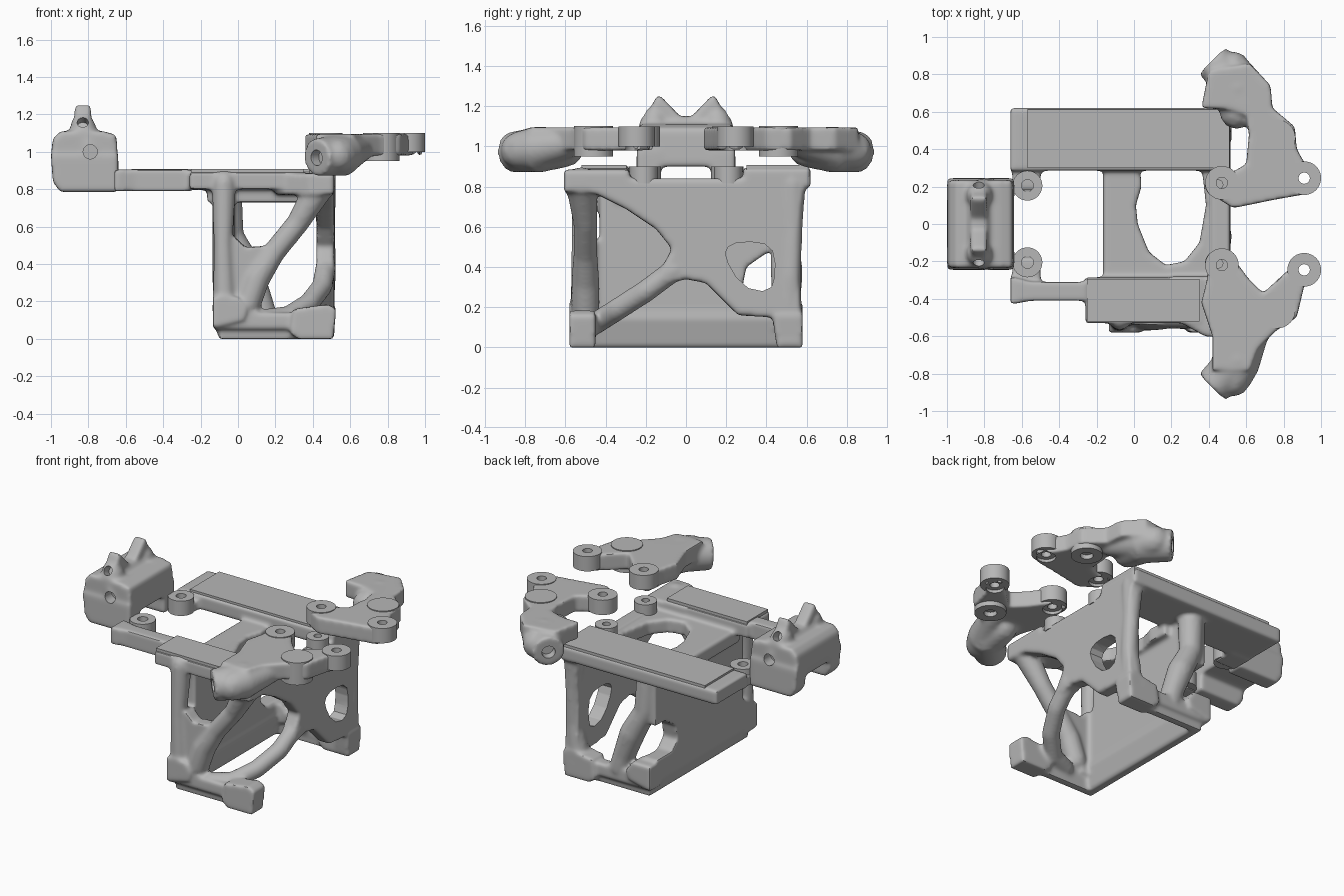
import bpy, bmesh, math
from mathutils import Matrix, Vector

cube = bpy.data.objects.get("Cube")
if cube:
    bpy.data.objects.remove(cube)

grey = bpy.data.materials.new("plain grey")
grey.use_nodes = True
colour = (0.47, 0.47, 0.47, 1)
grey.diffuse_color = colour
grey.node_tree.nodes["Principled BSDF"].inputs["Base Color"].default_value = colour


def slab(bm, pts, axis, lo, hi):
    """Extrude a 2D outline along an axis (x: yz, y: xz, z: xy)."""
    def place(p, d):
        a, b = p
        return {"x": (d, a, b), "y": (a, d, b), "z": (a, b, d)}[axis]
    rows = [[bm.verts.new(place(p, d)) for p in pts] for d in (lo, hi)]
    n = len(pts)
    bm.faces.new(rows[0])
    bm.faces.new(rows[1][::-1])
    for i in range(n):
        j = (i + 1) % n
        bm.faces.new((rows[0][j], rows[0][i], rows[1][i], rows[1][j]))


def box(bm, x0, x1, y0, y1, z0, z1):
    slab(bm, [(x0, y0), (x1, y0), (x1, y1), (x0, y1)], "z", z0, z1)


def rod(bm, a, b, r1, r2, segs=24):
    """Capped cone between two points."""
    a, b = Vector(a), Vector(b)
    d = b - a
    m = Matrix.Translation((a + b) / 2) @ d.to_track_quat("Z", "Y").to_matrix().to_4x4()
    bmesh.ops.create_cone(bm, cap_ends=True, segments=segs, radius1=r1, radius2=r2,
                          depth=d.length, matrix=m)


def limb(bm, pts):
    """Chain of rounded struts through (x, y, z, radius)."""
    for p in pts:
        bmesh.ops.create_icosphere(bm, subdivisions=2, radius=p[3],
                                   matrix=Matrix.Translation(p[:3]))
    for p, q in zip(pts, pts[1:]):
        rod(bm, p[:3], q[:3], p[3], q[3])


def add(name, bm):
    bmesh.ops.recalc_face_normals(bm, faces=bm.faces)
    me = bpy.data.meshes.new(name)
    bm.to_mesh(me)
    bm.free()
    me.materials.append(grey)
    ob = bpy.data.objects.new(name, me)
    bpy.context.scene.collection.objects.link(ob)
    return ob


def soften(me):
    me.shade_smooth()
    me.set_sharp_from_angle(angle=math.radians(40))


def organic(name, bm, cutters, steps):
    """Fuse the solids into one rounded skin, then bore the holes."""
    bmesh.ops.triangulate(bm, faces=bm.faces)
    ob = add(name, bm)
    rm = ob.modifiers.new("fuse", "REMESH")
    rm.mode, rm.voxel_size = "VOXEL", 0.012
    sm = ob.modifiers.new("round", "SMOOTH")
    sm.factor, sm.iterations = 0.5, steps
    tool = add(name + "_cutter", cutters)
    tool.hide_render = True
    bo = ob.modifiers.new("bore", "BOOLEAN")
    bo.operation, bo.solver, bo.object = "DIFFERENCE", "EXACT", tool
    dg = bpy.context.evaluated_depsgraph_get()
    me = bpy.data.meshes.new_from_object(ob.evaluated_get(dg))
    ob.modifiers.clear()
    ob.data = me
    bpy.data.objects.remove(tool)
    soften(me)


def ring(name, x, y, z0, z1, outer, inner, segs=40):
    """Round boss with a through hole."""
    bm = bmesh.new()
    loops = []
    for r, z in ((outer, z0), (outer, z1), (inner, z1), (inner, z0)):
        loops.append([bm.verts.new((x + r * math.cos(t), y + r * math.sin(t), z))
                      for t in (2 * math.pi * i / segs for i in range(segs))])
    for k in range(4):
        a, b = loops[k], loops[(k + 1) % 4]
        for i in range(segs):
            j = (i + 1) % segs
            bm.faces.new((a[i], a[j], b[j], b[i]))
    soften(add(name, bm).data)


# --- Main frame ---
bm = bmesh.new()
# branching web on the +x side
slab(bm, [(-.58, .84), (.6, .84), (.57, .68), (.55, .5), (.57, .2), (.57, .01), (.45, .01),
          (.43, .15), (.26, .16), (.1, .32), (0, .34), (-.08, .32), (-.13, .38),
          (-.07, .49), (-.15, .59), (-.3, .69), (-.44, .76), (-.58, .79)], "x", .42, .515)
# its curved leg, reaching inwards to the front foot
limb(bm, [(.47, -.06, .385, .055), (.45, -.2, .28, .055), (.38, -.34, .19, .055),
          (.27, -.45, .12, .055), (.14, -.5, .1, .06)])
# upright wall on the -x side, notched at the back
slab(bm, [(-.57, .1), (-.57, .2), (-.43, .3), (-.43, .82), (.52, .82), (.52, .48), (.4, .47),
          (.3, .4), (.28, .3), (.36, .22), (.57, .2), (.57, .1)], "x", -.135, -.02)
slab(bm, [(-.135, .1), (-.1, 0), (-.04, 0), (-.01, .14), (-.03, .24), (-.135, .24)],
     "y", -.5, .5)
# top panel with its large opening
slab(bm, [(-.165, .33), (-.165, -.35), (.51, -.35), (.51, .33), (.36, .33), (.385, .1),
          (.35, -.1), (.27, -.2), (.17, -.22), (.08, -.15), (.02, 0), (.01, .1), (.04, .2),
          (.03, .33)], "z", .73, .825)
# rails
box(bm, -.66, .515, .285, .62, .795, .895)
box(bm, -.26, .36, -.53, -.285, .8, .89)
slab(bm, [(-.66, -.43), (-.55, -.41), (-.25, -.41), (-.25, -.31), (-.55, -.31), (-.66, -.28)],
     "z", .79, .905)
slab(bm, [(.2, -.5), (.38, -.6), (.515, -.61), (.515, -.28), (.2, -.28)], "z", .77, .885)
for s in (-1, 1):
    # lugs carrying the small bosses
    box(bm, -.65, -.5, *sorted((s * .18, s * .33)), .79, .86)
    # feet: a low bar with a raised lump at each end
    bar, lump, base = [sorted((s * a, s * b)) for a, b in ((.56, .475), (.58, .45), (.53, .48))]
    box(bm, -.12, .5, *bar, .05, .14)
    box(bm, -.1, .5, *base, 0, .1)
    slab(bm, [(-.135, .06), (.03, .1), (.05, .16), (.0, .225), (-.135, .225)], "y", *lump)
    slab(bm, [(.28, .03), (.32, 0), (.51, 0), (.525, .16), (.48, .185), (.3, .16)], "y", *lump)
# front struts, joined by a web low down
limb(bm, [(-.075, -.5, .84, .065), (-.08, -.52, .5, .05), (-.07, -.51, .12, .065)])
limb(bm, [(.44, -.52, .82, .08), (.32, -.5, .62, .06), (.19, -.5, .46, .06),
          (.1, -.5, .32, .07), (.05, -.5, .18, .07)])
slab(bm, [(-.1, .54), (-.01, .54), (.04, .49), (.2, .5), (.12, .3), (.06, .15), (-.1, .15)],
     "y", -.54, -.45)
# back struts
limb(bm, [(-.06, .47, .82, .08), (-.04, .49, .55, .07), (.05, .5, .38, .08),
          (.11, .5, .22, .07), (.14, .5, .12, .07)])
limb(bm, [(.46, .53, .82, .065), (.47, .53, .6, .05), (.475, .52, .35, .05),
          (.44, .51, .12, .07)])
# rounded opening through the web
cut = bmesh.new()
slab(cut, [(.195, .47), (.21, .5), (.25, .52), (.32, .525), (.39, .515), (.43, .48),
           (.442, .42), (.44, .35), (.425, .3), (.38, .28), (.31, .295), (.25, .35),
           (.21, .42)], "x", .36, .6)
organic("main_frame", bm, cut, 8)

# --- Flat pads on the rails ---
for name, dims in (("back_rail_pad", (-.57, .51, .3, .612, .85, .908)),
                   ("front_rail_pad", (-.25, .35, -.52, -.295, .85, .908))):
    bm = bmesh.new()
    box(bm, *dims)
    add(name, bm)

# --- Small bosses ---
for s, side in ((-1, "front"), (1, "back")):
    ring(side + "_outer_boss", -.57, s * .205, .8, .9, .08, .032)
    ring(side + "_inner_boss", .45, s * .21, .815, .9, .07, .025)

# --- End block with two peaks ---
bm = bmesh.new()
cut = bmesh.new()
slab(bm, [(-.99, .9), (-1, .98), (-.99, 1.07), (-.95, 1.11), (-.72, 1.11), (-.65, 1.09),
          (-.64, .9)], "y", -.235, .235)
limb(bm, [(-.83, -.12, 1.06, .085), (-.83, .12, 1.06, .085)])
slab(bm, [(-.23, 1.04), (-.21, 1.13), (-.145, 1.25), (-.125, 1.25), (-.03, 1.15), (.03, 1.15),
          (.125, 1.25), (.145, 1.25), (.21, 1.13), (.23, 1.04)], "x", -.875, -.785)
for s in (-1, 1):
    y0, y1 = sorted((s * .125, s * .245))
    slab(bm, [(-.99, .84), (-.95, .785), (-.64, .785), (-.64, .98), (-1, .98)], "y", y0, y1)
    limb(bm, [(-.83, s * .155, 1.13, .07), (-.79, s * .18, 1, .07)])
    rod(cut, (-.83, s * .15, 1.13), (-.83, s * .3, 1.2), .03, .03)
    rod(cut, (-.79, s * .17, 1), (-.79, s * .3, 1), .038, .038)
organic("end_block", bm, cut, 12)


# --- Two floating arms ---
def arm(side, s, outline):
    bm, cut = bmesh.new(), bmesh.new()
    slab(bm, outline, "z", .98, 1.095)
    # drooping socket at the outer tip
    limb(bm, [(.55, s * .6, .99, .095), (.55, s * .73, .985, .115)])
    limb(bm, [(.66, s * .56, 1.02, .07), (.57, s * .74, .99, .105), (.53, s * .83, .98, .095)])
    rod(bm, (.57, s * .72, .985), (.42, s * .87, .97), .115, .1)
    rod(cut, (.46, s * .83, .97), (.36, s * .93, .965), .04, .045)
    for x, y in ((.47, .22), (.91, .245)):
        rod(cut, (x, s * y, .8), (x, s * y, 1.3), .06, .06)
    organic(side + "_arm", bm, cut, 10)
    ring(side + "_arm_inner_boss", .47, s * .22, 1, 1.1, .09, .03)
    ring(side + "_arm_outer_boss", .91, s * .245, 1, 1.1, .09, .03)
    ring(side + "_arm_under_boss", .765, s * .46, .95, 1.03, .098, .04)
    bm = bmesh.new()
    rod(bm, (.765, s * .46, 1), (.765, s * .46, 1.101), .098, .098, 40)
    soften(add(side + "_arm_disc", bm).data)


arm("front", -1, [(.4, -.16), (.53, -.18), (.61, -.29), (.69, -.37), (.82, -.25), (.92, -.17),
                  (.98, -.25), (.91, -.33), (.87, -.5), (.76, -.57), (.66, -.67), (.62, -.78),
                  (.42, -.78), (.42, -.6), (.36, -.42), (.39, -.3)])
arm("back", 1, [(.41, .16), (.53, .085), (.75, .13), (.92, .16), (.99, .25), (.91, .33),
                (.87, .4), (.86, .52), (.74, .62), (.73, .74), (.62, .86), (.4, .82),
                (.36, .62), (.53, .61), (.6, .58), (.615, .48), (.6, .32), (.53, .28),
                (.41, .27)])
